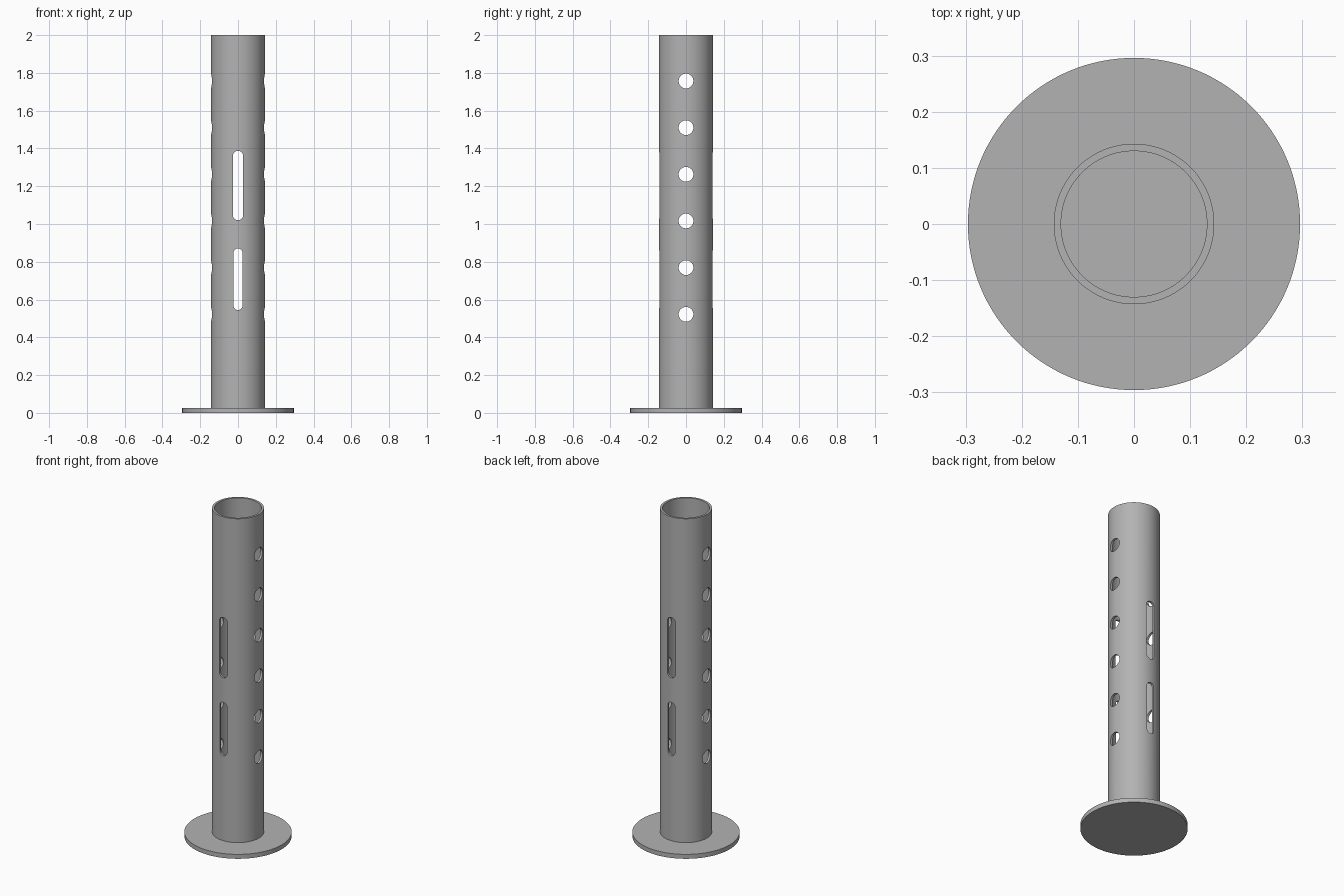
import bpy, bmesh, math
from mathutils import Matrix

if "Cube" in bpy.data.objects:
    bpy.data.objects.remove(bpy.data.objects["Cube"], do_unlink=True)

PLATE_R, PLATE_H = 0.296, 0.027
OUTER_R, INNER_R, TOP = 0.143, 0.13, 2.0
SEGMENTS = 128

steel = bpy.data.materials.new("grey steel")
steel.use_nodes = True
colour = (0.45, 0.45, 0.45, 1)
steel.diffuse_color = colour
steel.node_tree.nodes["Principled BSDF"].inputs["Base Color"].default_value = colour


def new_object(name, bm):
    bmesh.ops.recalc_face_normals(bm, faces=bm.faces)
    mesh = bpy.data.meshes.new(name)
    bm.to_mesh(mesh)
    bm.free()
    mesh.materials.append(steel)
    obj = bpy.data.objects.new(name, mesh)
    bpy.context.collection.objects.link(obj)
    return obj


def lathe(name, profile):
    """Spin a closed (radius, height) profile around z."""
    bm = bmesh.new()
    verts = [bm.verts.new((r, 0, z)) for r, z in profile]
    edges = [bm.edges.new((a, b)) for a, b in zip(verts, verts[1:] + verts[:1])]
    bmesh.ops.spin(bm, geom=verts + edges, cent=(0, 0, 0), axis=(0, 0, 1),
                   angle=math.tau, steps=SEGMENTS, use_merge=True)
    bmesh.ops.remove_doubles(bm, verts=bm.verts, dist=1e-5)
    return new_object(name, bm)


def slot_cutter(bm, low, high, radius, angle):
    """Prism with rounded ends running along y, turned about z by angle."""
    outline = []
    steps = 24
    for centre, start in ((high - radius, 0), (low + radius, math.pi)):
        for i in range(steps + 1):
            a = start + math.pi * i / steps
            outline.append((radius * math.cos(a), centre + radius * math.sin(a)))
    turn = Matrix.Rotation(angle, 4, 'Z')
    verts = [bm.verts.new((x, -0.4, z)) for x, z in outline]
    bmesh.ops.transform(bm, matrix=turn, verts=verts)
    face = bm.faces.new(verts)
    made = bmesh.ops.extrude_face_region(bm, geom=[face], use_keep_orig=True)
    moved = [g for g in made["geom"] if isinstance(g, bmesh.types.BMVert)]
    bmesh.ops.translate(bm, verts=moved, vec=turn @ Matrix.Translation((0, 0.8, 0)).translation)
    bmesh.ops.remove_doubles(bm, verts=bm.verts, dist=1e-5)


# Round base plate
bm = bmesh.new()
bmesh.ops.create_cone(bm, cap_ends=True, segments=SEGMENTS, radius1=PLATE_R,
                      radius2=PLATE_R, depth=PLATE_H,
                      matrix=Matrix.Translation((0, 0, PLATE_H / 2)))
plate = new_object("base_plate", bm)

# Hollow tube, open at the top
tube = lathe("tube", [(OUTER_R, PLATE_H), (OUTER_R, TOP), (INNER_R, TOP), (INNER_R, PLATE_H)])

# Cutters: two slots front to back, six round holes side to side
slots = bmesh.new()
slot_cutter(slots, 0.545, 0.87, 0.024, 0)
slot_cutter(slots, 1.02, 1.387, 0.027, 0)
holes = bmesh.new()
for i in range(6):
    z = 0.522 + 0.247 * i
    slot_cutter(holes, z - 0.039, z + 0.039, 0.039, math.pi / 2)

for cutter in (new_object("slot_cutter", slots), new_object("hole_cutter", holes)):
    cutter.hide_render = True
    cutter.hide_viewport = True
    cut = tube.modifiers.new(cutter.name, 'BOOLEAN')
    cut.operation = 'DIFFERENCE'
    cut.solver = 'EXACT'
    cut.object = cutter

# Bake the cuts and remove the cutters
bpy.context.view_layer.update()
cut_mesh = bpy.data.meshes.new_from_object(
    tube.evaluated_get(bpy.context.evaluated_depsgraph_get()))
tube.modifiers.clear()
tube.data = cut_mesh
for name in ("slot_cutter", "hole_cutter"):
    bpy.data.objects.remove(bpy.data.objects[name], do_unlink=True)

# Smooth walls with crisp rims
for obj in (plate, tube):
    bpy.ops.object.select_all(action='DESELECT')
    obj.select_set(True)
    bpy.context.view_layer.objects.active = obj
    bpy.ops.object.shade_smooth_by_angle(angle=math.radians(30))
